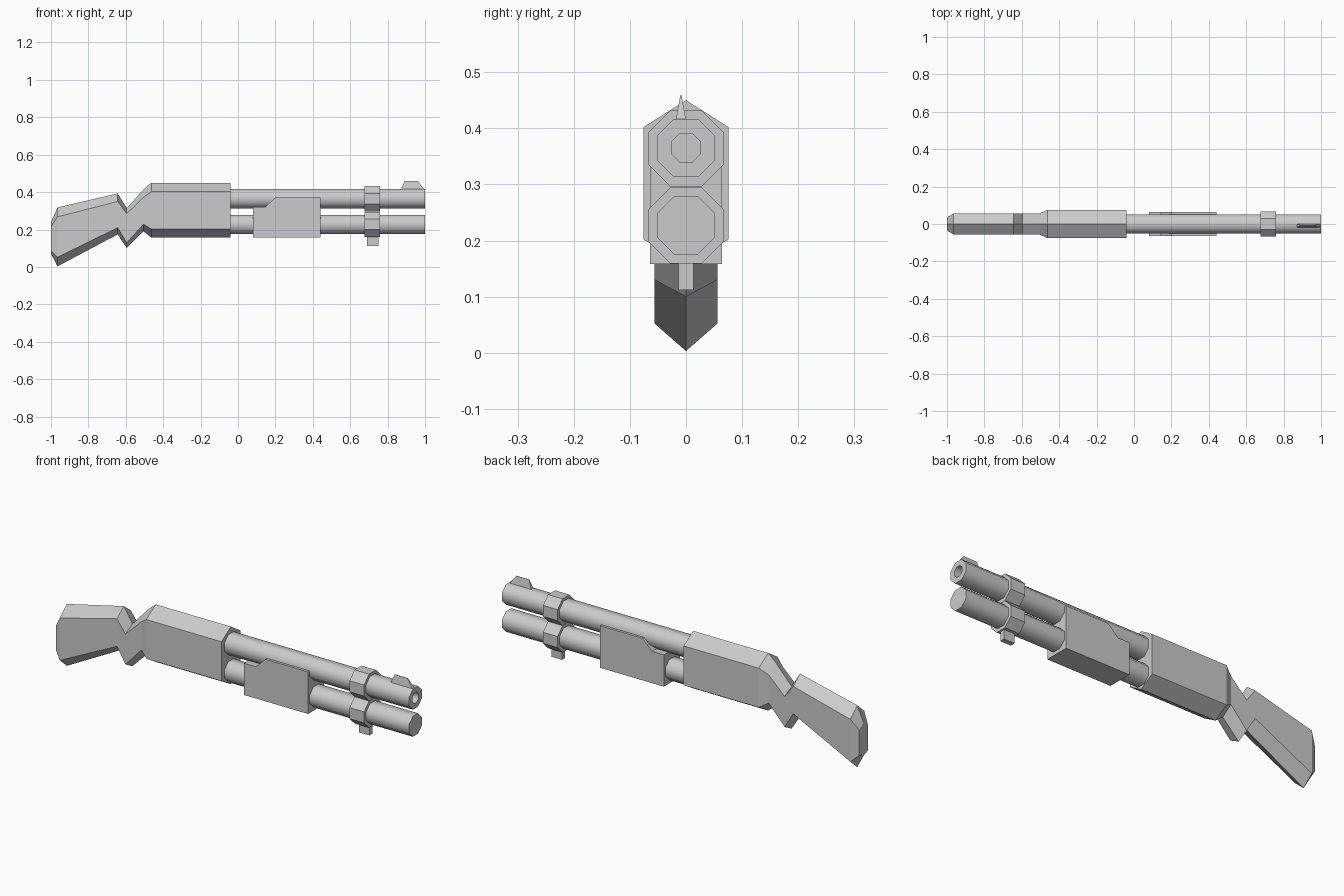
import bpy, bmesh, math
from mathutils import Vector

if "Cube" in bpy.data.objects:
    bpy.data.objects.remove(bpy.data.objects["Cube"])


def finish(name, bm, smooth=None):
    bmesh.ops.recalc_face_normals(bm, faces=bm.faces[:])
    mesh = bpy.data.meshes.new(name)
    bm.to_mesh(mesh)
    bm.free()
    ob = bpy.data.objects.new(name, mesh)
    bpy.context.collection.objects.link(ob)
    if smooth:
        bpy.ops.object.select_all(action='DESELECT')
        ob.select_set(True)
        bpy.context.view_layer.objects.active = ob
        bpy.ops.object.shade_smooth_by_angle(angle=math.radians(smooth))
    return ob


def loft(name, rings, smooth=None):
    """Skin a list of equal-length point rings and cap both ends."""
    bm = bmesh.new()
    loops = [[bm.verts.new(p) for p in ring] for ring in rings]
    n = len(loops[0])
    for a, b in zip(loops, loops[1:]):
        for i in range(n):
            j = (i + 1) % n
            bm.faces.new((a[i], a[j], b[j], b[i]))
    bm.faces.new(loops[0])
    bm.faces.new(loops[-1])
    return finish(name, bm, smooth)


def hexagon(x, w, top, upper, lower, bottom):
    return [(x, 0, top), (x, w, upper), (x, w, lower),
            (x, 0, bottom), (x, -w, lower), (x, -w, upper)]


def circle(x, z, r, turn, n=8):
    return [(x, r * math.cos(math.radians(turn) + i * math.tau / n),
             z + r * math.sin(math.radians(turn) + i * math.tau / n)) for i in range(n)]


def prism(name, profile, y0, y1):
    return loft(name, [[(x, y, z) for x, z in profile] for y in (y0, y1)])


# Stock, grip and receiver as one pointed hexagonal body
loft("stock_and_receiver", [hexagon(*s) for s in (
    (-1.0, 0.035, 0.240, 0.215, 0.085, 0.070),
    (-0.965, 0.056, 0.318, 0.268, 0.052, 0.003),
    (-0.643, 0.056, 0.393, 0.350, 0.210, 0.174),
    (-0.595, 0.056, 0.315, 0.285, 0.130, 0.100),
    (-0.505, 0.056, 0.414, 0.372, 0.228, 0.190),
    (-0.463, 0.076, 0.450, 0.402, 0.202, 0.157),
    (-0.04, 0.076, 0.450, 0.402, 0.202, 0.157))])

# Barrel with an open bore, and magazine tube
BARREL_Z, TUBE_Z = 0.365, 0.227
loft("barrel", [circle(-0.08, BARREL_Z, 0.056, 22.5), circle(1.0, BARREL_Z, 0.056, 22.5),
                circle(1.0, BARREL_Z, 0.028, 22.5), circle(0.9, BARREL_Z, 0.028, 22.5)], 50)
loft("magazine_tube", [circle(-0.08, TUBE_Z, 0.056, 22.5),
                       circle(1.0, TUBE_Z, 0.056, 22.5)], 50)

# Pump handle with a stepped rear corner
prism("pump_handle", [(0.08, 0.158), (0.44, 0.158), (0.44, 0.372),
                      (0.20, 0.372), (0.145, 0.32), (0.08, 0.32)], -0.064, 0.064)

# Clamp rings around both tubes, with a sling tab underneath
for name, z in (("upper_clamp", 0.364), ("lower_clamp", 0.227)):
    loft(name, [circle(x, z, 0.0735, 22.5) for x in (0.676, 0.758)])
prism("sling_tab", [(0.69, 0.112), (0.75, 0.112), (0.75, 0.17), (0.69, 0.17)], -0.013, 0.013)

# Front sight blade, thin at the top
loft("front_sight", [
    [(0.872, -0.018, 0.415), (0.995, -0.018, 0.415), (0.962, -0.010, 0.459), (0.890, -0.010, 0.459)],
    [(0.872, 0.0, 0.415), (0.995, 0.0, 0.415), (0.962, -0.008, 0.459), (0.890, -0.008, 0.459)]])
